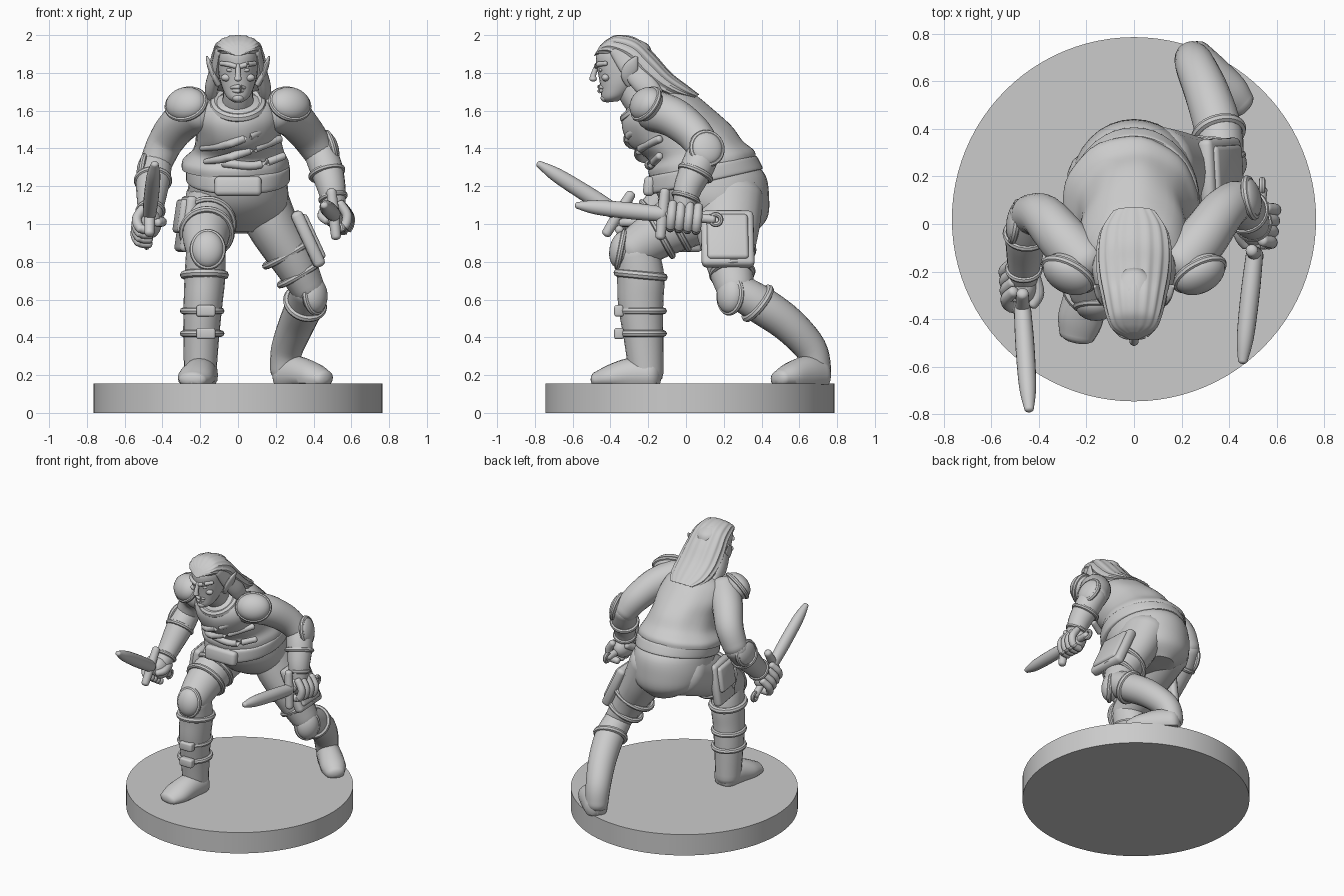
import bpy, bmesh, math
from mathutils import Vector as V, Matrix

FLOOR = 0.15


def smooth_rows(rows, n=5):
    """Catmull-Rom interpolation of number tuples."""
    out = []
    for i in range(len(rows) - 1):
        a, b, c, d = (rows[max(0, min(len(rows) - 1, i + k))] for k in (-1, 0, 1, 2))
        for s in range(n):
            t = s / n
            out.append([0.5 * (2*q + (r - p)*t + (2*p - 5*q + 4*r - s2)*t*t + (3*q - p - 3*r + s2)*t**3)
                        for p, q, r, s2 in zip(a, b, c, d)])
    return out + [list(rows[-1])]


def add(name, bm):
    bmesh.ops.recalc_face_normals(bm, faces=bm.faces)
    me = bpy.data.meshes.new(name)
    bm.to_mesh(me)
    bm.free()
    ob = bpy.data.objects.new(name, me)
    bpy.context.collection.objects.link(ob)
    return ob


def skin(name, rings, seg=24, ripple=0.0, waves=0):
    """Closed surface through rings of (centre, u, v)."""
    bm = bmesh.new()
    loops = []
    for c, u, v in rings:
        loop = []
        for k in range(seg):
            a = 2 * math.pi * k / seg
            p = c + (u * math.cos(a) + v * math.sin(a)) * (1 + ripple * math.cos(waves * a))
            p.z = max(p.z, FLOOR)
            loop.append(bm.verts.new(p))
        loops.append(loop)
    for a, b in zip(loops, loops[1:]):
        for k in range(seg):
            bm.faces.new((a[k], a[(k+1) % seg], b[(k+1) % seg], b[k]))
    bm.faces.new(loops[0])
    bm.faces.new(loops[-1])
    return add(name, bm)


def body(name, rows, **kw):
    """Rows: front y, front z, back y, back z, half width, centre x."""
    rings = []
    for fy, fz, by, bz, hw, cx in smooth_rows(rows):
        rings.append((V((cx, (fy+by)/2, (fz+bz)/2)), V((hw, 0, 0)), V((0, (by-fy)/2, (bz-fz)/2))))
    return skin(name, rings, **kw)


def limb(name, pts, seg=20, cap=0.7):
    """Round-ended tube through points x, y, z, radius across, radius up."""
    rows = smooth_rows([p if len(p) == 5 else (*p, p[3]) for p in pts])
    rings = []
    for i, r in enumerate(rows):
        t = (V(rows[min(i+1, len(rows)-1)][:3]) - V(rows[max(i-1, 0)][:3])).normalized()
        ref = V((1, 0, 0)) if abs(t.x) < 0.9 else V((0, 1, 0))
        u = (ref - t * ref.dot(t)).normalized()
        w = t.cross(u)
        ends = [(0, 1)]
        caps = [(math.sin(a) * cap * min(r[3:]), math.cos(a)) for a in (0.4, 0.8, 1.15, 1.5)]
        if i == 0:
            ends = [(-o, s) for o, s in reversed(caps)] + ends
        if i == len(rows) - 1:
            ends += caps
        rings += [(V(r[:3]) + t*o, u*r[3]*s, w*r[4]*s) for o, s in ends]
    return skin(name, rings, seg)


def frame(loc, normal):
    return Matrix.Translation(loc) @ V(normal).to_track_quat('Z', 'Y').to_matrix().to_4x4()


def ring(name, loc, normal, r, thick, ry=None):
    bm = bmesh.new()
    ry = ry or r
    loops = []
    for i in range(32):
        a = i * math.pi / 16
        loops.append([bm.verts.new(((r + thick*math.cos(b)) * math.cos(a), (ry + thick*math.cos(b)) * math.sin(a),
                                    thick * math.sin(b))) for b in [k * math.pi / 4 for k in range(8)]])
    for i in range(32):
        a, b = loops[i], loops[(i+1) % 32]
        for k in range(8):
            bm.faces.new((a[k], b[k], b[(k+1) % 8], a[(k+1) % 8]))
    bm.transform(frame(loc, normal))
    return add(name, bm)


def ball(name, loc, normal, rx, ry, rz):
    bm = bmesh.new()
    bmesh.ops.create_uvsphere(bm, u_segments=24, v_segments=14, radius=1)
    bm.transform(frame(loc, normal) @ Matrix.Diagonal((rx, ry, rz, 1)))
    return add(name, bm)


def pad(name, loc, normal, rx, ry, rz):
    ball(name, loc, normal, rx, ry, rz)
    ring(name + "_rim", loc, normal, rx * 0.95, 0.016, ry * 0.95)


def box(name, loc, normal, size, bevel=0.02):
    bm = bmesh.new()
    bmesh.ops.create_cube(bm, size=1)
    bm.transform(Matrix.Diagonal((*size, 1)))
    bmesh.ops.bevel(bm, geom=bm.edges[:], offset=bevel, segments=3, profile=0.5, affect='EDGES')
    bm.transform(frame(loc, normal))
    return add(name, bm)


# Base
bm = bmesh.new()
bmesh.ops.create_cone(bm, cap_ends=True, segments=96, radius1=0.765, radius2=0.765, depth=0.155)
bm.transform(Matrix.Translation((0, 0.02, 0.0775)))
add("base", bm)

# Tunic, belt and hips
body("tunic", [(-.19, 1.24, .37, 1.35, .285, -.015), (-.2, 1.28, .36, 1.39, .28, -.015), (-.2, 1.34, .30, 1.44, .24, 0),
               (-.3, 1.42, .24, 1.52, .225, 0), (-.34, 1.52, .14, 1.61, .235, 0),
               (-.32, 1.6, .04, 1.69, .2, 0), (-.27, 1.65, -.06, 1.73, .11, 0)], seg=40, ripple=.008, waves=9)
body("hips", [(-.17, 1.28, .34, 1.34, .24, 0), (-.17, 1.2, .42, 1.26, .26, 0), (-.12, 1.1, .44, 1.14, .265, 0),
              (-.03, 1.02, .43, 1.03, .23, 0), (.08, .96, .36, .95, .12, 0)], seg=32)
body("belt", [(-.19, 1.155, .40, 1.29, .265, 0), (-.205, 1.17, .405, 1.30, .275, 0),
              (-.205, 1.24, .38, 1.35, .275, 0), (-.19, 1.255, .37, 1.36, .265, 0)], seg=40)
box("belt_buckle", (0, -.195, 1.2), (0, -1, 0.1), (.25, .105, .06), .025)
for k, (a, b) in enumerate((((.2, 1.53), (-.19, 1.40)), ((.22, 1.45), (-.17, 1.33)), ((.24, 1.36), (-.05, 1.30)))):
    limb("tunic_fold", [(a[0], -.14, a[1], .02), (.09, -.29 + .05*k, a[1] - .05, .022),
                        (-.06, -.29 + .05*k, b[1] + .02, .022), (b[0], -.13, b[1], .015)])
ring("collar", (0, -.225, 1.635), (0, -.6, .8), .125, .026)

# Head and face
limb("neck", [(0, -.18, 1.58, .09), (0, -.27, 1.68, .08), (0, -.31, 1.77, .08)])
body("head", [(-.42, 1.643, -.36, 1.65, .025, 0), (-.445, 1.665, -.31, 1.68, .06, 0), (-.452, 1.72, -.25, 1.73, .085, 0),
              (-.462, 1.78, -.2, 1.78, .1, 0), (-.474, 1.84, -.18, 1.84, .107, 0), (-.475, 1.9, -.18, 1.9, .108, 0),
              (-.44, 1.95, -.2, 1.95, .09, 0), (-.37, 1.985, -.27, 1.985, .04, 0)])
limb("nose", [(0, -.472, 1.84, .012), (0, -.49, 1.79, .015), (0, -.492, 1.768, .02)])
limb("upper_lip", [(-.035, -.437, 1.722, .008), (0, -.457, 1.726, .012), (.035, -.437, 1.722, .008)])
limb("lower_lip", [(-.028, -.437, 1.707, .008), (0, -.456, 1.704, .012), (.028, -.437, 1.707, .008)])
ball("chin", (0, -.43, 1.668), (0, -1, 0), .03, .022, .022)
for s in (-1, 1):
    limb("brow", [(.014*s, -.474, 1.835, .013), (.05*s, -.464, 1.845, .014), (.088*s, -.425, 1.85, .012)])
    ball("eye", (.042*s, -.452, 1.815), (0, -1, 0), .02, .01, .01)
    ball("cheek", (.06*s, -.425, 1.775), (0, -1, 0), .03, .02, .022)
    limb("ear", [(.105*s, -.3, 1.74, .015, .022), (.13*s, -.305, 1.79, .016, .04),
                 (.15*s, -.285, 1.84, .014, .035), (.165*s, -.262, 1.885, .006, .008)])
    limb("side_lock", [(.1*s, -.36, 1.93, .02, .05), (.118*s, -.29, 1.83, .025, .06), (.14*s, -.2, 1.72, .035, .06),
                       (.14*s, -.12, 1.63, .02, .03)])
body("hair", [(-.488, 1.89, -.455, 1.945, .035, 0), (-.465, 1.895, -.42, 1.975, .088, 0), (-.42, 1.88, -.36, 2.0, .113, 0),
              (-.33, 1.82, -.26, 1.98, .135, 0), (-.27, 1.74, -.17, 1.9, .15, 0), (-.18, 1.69, -.08, 1.8, .155, 0),
              (-.08, 1.66, .01, 1.73, .14, 0), (.03, 1.66, .07, 1.685, .09, 0)], seg=80, ripple=.03, waves=16)

# Forward leg
limb("front_thigh", [(-.13, .2, 1.12, .15, .17), (-.15, .02, 1.04, .14, .16), (-.17, -.16, .94, .125, .13),
                     (-.17, -.28, .86, .105, .11)])
limb("front_shin", [(-.17, -.26, .85, .105, .115), (-.175, -.24, .72, .108, .125), (-.185, -.24, .58, .103, .12),
                    (-.195, -.225, .4, .095, .105), (-.2, -.21, .2, .085, .09)])
limb("front_foot", [(-.19, -.19, .2, .085, .1), (-.205, -.3, .2, .09, .09), (-.225, -.4, .185, .095, .07),
                    (-.24, -.47, .175, .075, .045)])
pad("front_knee_pad", (-.16, -.345, .865), (0, -1, .2), .085, .1, .06)
ring("boot_cuff", (-.178, -.24, .73), (0, .1, 1), .108, .022, .122)
for z in (.42, .54):
    ring("boot_strap", (-.19, -.232, z), (0, 0, 1), .1, .018, .113)
    box("strap_buckle", (-.17, -.355, z), (0, -1, 0), (.1, .06, .05), .012)
ring("front_thigh_strap", (-.16, -.06, 1.0), (0, -.87, -.48), .135, .018, .15)
ring("front_thigh_strap", (-.165, -.14, .955), (0, -.87, -.48), .13, .018, .14)
box("front_thigh_pouch", (-.275, -.03, 1.0), (-1, -.15, .15), (.24, .3, .06), .025)
box("front_pouch_flap", (-.295, -.035, 1.04), (-1, -.15, .15), (.2, .18, .06), .02)

# Trailing leg
limb("back_thigh", [(.11, .22, 1.15, .15, .19), (.19, .22, .98, .135, .17), (.29, .23, .81, .115, .13),
                    (.37, .26, .66, .09, .1)])
limb("back_shin", [(.37, .25, .66, .09), (.355, .39, .575, .1), (.31, .54, .47, .095), (.26, .66, .34, .085),
                   (.245, .695, .22, .075)])
limb("back_foot", [(.25, .7, .2, .08, .1), (.32, .63, .2, .085, .1), (.4, .55, .19, .085, .075),
                   (.45, .5, .18, .065, .05)])
pad("back_knee_pad", (.405, .235, .625), (.75, -.65, .1), .08, .1, .06)
ring("back_boot_cuff", (.355, .38, .58), (-.25, .75, -.6), .1, .02)
for x, y, z, r in ((.27, .23, .85, .13), (.33, .245, .74, .11)):
    ring("back_thigh_strap", (x, y, z), (.5, .08, -.86), r - .005, .018, r + .015)
box("back_thigh_pouch", (.365, .22, .92), (.9, .05, .42), (.28, .32, .065), .025)
box("back_pouch_flap", (.385, .22, .93), (.9, .05, .42), (.22, .26, .055), .02)

# Arms with shoulder and elbow armour
limb("left_upper_arm", [(.2, -.17, 1.6, .11), (.29, -.06, 1.56, .105), (.37, .05, 1.47, .095), (.43, .1, 1.38, .085)])
limb("left_forearm", [(.43, .1, 1.39, .085), (.465, .06, 1.3, .088), (.495, .01, 1.19, .075), (.51, -.01, 1.09, .06)])
limb("right_upper_arm", [(-.2, -.17, 1.6, .11), (-.3, -.06, 1.54, .105), (-.38, .03, 1.44, .095), (-.435, .04, 1.32, .085)])
limb("right_forearm", [(-.435, .04, 1.32, .085), (-.45, -.04, 1.23, .09), (-.46, -.14, 1.12, .075), (-.465, -.23, 1.03, .06)])
ring("left_bracer_rim", (.47, .05, 1.27), (.25, -.4, -.9), .085, .016)
ring("left_wrist_rim", (.503, 0, 1.14), (.2, -.3, -.9), .066, .014)
ring("right_bracer_rim", (-.45, -.04, 1.23), (0, -.7, -.7), .086, .016)
ring("right_wrist_rim", (-.463, -.19, 1.07), (0, -.75, -.7), .066, .014)
pad("left_elbow_pad", (.49, .11, 1.4), (.95, .2, .25), .085, .09, .04)
pad("right_elbow_pad", (-.5, .01, 1.28), (-1, .15, .1), .085, .085, .035)
for s in (-1, 1):
    pad("shoulder_pad", (.275*s, -.21, 1.635), (.4*s, -.75, .5), .115, .095, .075)


# Daggers gripped in fists
def dagger(side, hand, tip, up, out):
    hand, tip, up, out = V(hand), V(tip), V(up).normalized(), V(out)
    d = (tip - hand).normalized()
    start = hand + d * .12
    pos = lambda a, w, o: hand + d*a + up*w + out*o
    limb(side + "_grip", [(*(hand - d*.15), .024), (*start, .024)])
    limb(side + "_guard", [(*(start - up*.12), .026), (*start, .03), (*(start + up*.12), .026)])
    limb(side + "_blade", [(*start, .036, .04), (*start.lerp(tip, .35), .04, .044), (*start.lerp(tip, .75), .036, .038),
                           (*(tip - d*.015), .02, .018)])
    ring(side + "_pommel", hand - d*.165, out, .026, .014)
    ball(side + "_palm", pos(0, .015, -.01), d, .06, .075, .09)
    for k in range(4):
        a = .072 - .046*k
        limb(side + "_finger", [(*pos(a, .06, .035), .024), (*pos(a, 0, .065), .026), (*pos(a, -.06, .045), .025),
                                (*pos(a, -.07, -.01), .023)], 12)
    limb(side + "_thumb", [(*pos(-.03, .05, -.05), .028), (*pos(.04, .0, -.07), .026), (*pos(.08, -.03, -.045), .022)], 12)


dagger("left", (.52, -.005, 1.04), (.455, -.59, 1.1), (-.1, .1, 1), (1, 0, 0))
dagger("right", (-.475, -.255, .99), (-.44, -.79, 1.325), (0, .53, .85), (-1, 0, 0))

# Smooth shading
bpy.ops.object.select_all(action='SELECT')
bpy.context.view_layer.objects.active = bpy.data.objects["base"]
bpy.ops.object.shade_smooth_by_angle(angle=math.radians(40))
